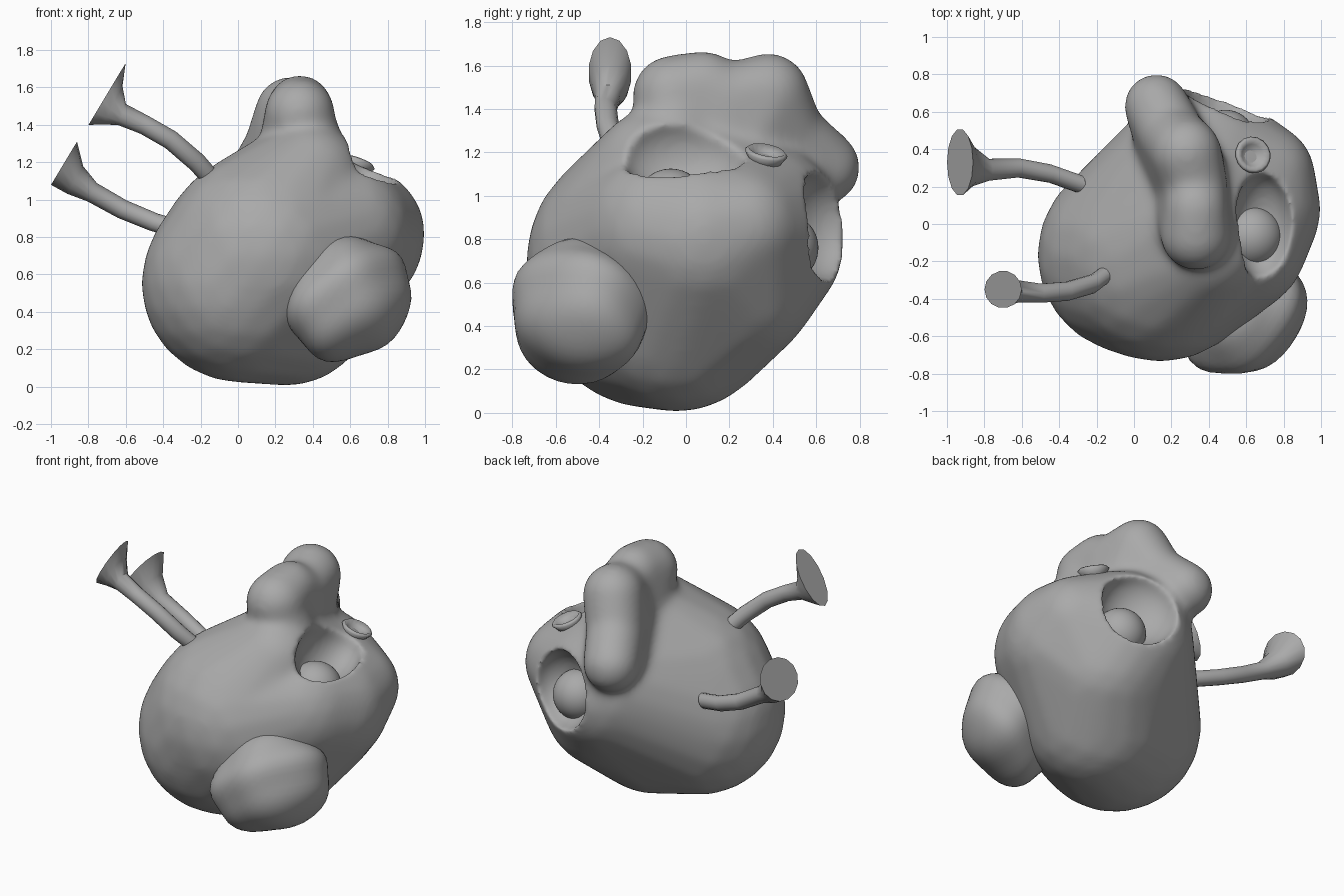
import bpy, bmesh, math
from mathutils import Vector, Matrix

if "Cube" in bpy.data.objects:
    bpy.data.objects.remove(bpy.data.objects["Cube"])

mat = bpy.data.materials.new("plain grey")
mat.diffuse_color = (0.4, 0.4, 0.4, 1)
mat.use_nodes = True
mat.node_tree.nodes["Principled BSDF"].inputs["Base Color"].default_value = mat.diffuse_color


def make_object(name, bm, smooth=True):
    bmesh.ops.recalc_face_normals(bm, faces=bm.faces)
    me = bpy.data.meshes.new(name)
    bm.to_mesh(me)
    bm.free()
    me.materials.append(mat)
    ob = bpy.data.objects.new(name, me)
    bpy.context.collection.objects.link(ob)
    for p in me.polygons:
        p.use_smooth = smooth
    return ob


def ellipsoid(name, c, r, rot=0, levels=4):
    bm = bmesh.new()
    m = Matrix.Translation(c) @ Matrix.Rotation(rot, 4, 'Z') @ Matrix.Diagonal((*r, 1))
    bmesh.ops.create_icosphere(bm, subdivisions=levels, radius=1, matrix=m)
    return make_object(name, bm)


def add_hull(target, balls):
    """Convex skin around a few balls (x, y, z, r), added to target."""
    bm = bmesh.new()
    for x, y, z, r in balls:
        bmesh.ops.create_icosphere(bm, subdivisions=3, radius=r,
                                   matrix=Matrix.Translation((x, y, z)))
    res = bmesh.ops.convex_hull(bm, input=bm.verts[:])
    junk = {g for g in res["geom_interior"] if isinstance(g, bmesh.types.BMVert)}
    bmesh.ops.delete(bm, geom=list(junk), context='VERTS')
    bmesh.ops.recalc_face_normals(bm, faces=bm.faces)
    tmp = bpy.data.meshes.new("tmp")
    bm.to_mesh(tmp)
    bm.free()
    target.from_mesh(tmp)
    bpy.data.meshes.remove(tmp)


def modify(ob, kind, **settings):
    bpy.context.view_layer.objects.active = ob
    m = ob.modifiers.new(kind, kind)
    for k, v in settings.items():
        setattr(m, k, v)
    bpy.ops.object.modifier_apply(modifier=m.name)


# Body: leaning egg with a raised brow, a cheek and a flattened rear underside
bm = bmesh.new()
add_hull(bm, [(0.015, -0.165, 0.555, 0.535), (0.14, -0.18, 0.70, 0.56),
              (0.59, 0.08, 0.80, 0.41), (0.35, 0.30, 0.82, 0.445),
              (0.42, 0.20, 0.63, 0.42), (0.26, -0.04, 0.475, 0.472),
              (0.55, -0.10, 0.84, 0.38), (0.68, 0.08, 0.83, 0.32), (0.69, 0.26, 0.86, 0.28)])
brow = [(0.32, -0.02, 1.07, 0.335), (0.38, -0.13, 1.11, 0.30)]
add_hull(bm, brow + [(0.14, -0.18, 0.70, 0.56), (0.35, 0.30, 0.82, 0.44),
                     (0.50, 0.05, 0.80, 0.40)])
# Bridge joining the brow to the cheek
add_hull(bm, [(0.40, 0.25, 1.05, 0.18), (0.62, 0.34, 1.04, 0.11), (0.65, 0.28, 0.90, 0.2)])

# Crest: lumpy ridge running over the crown and down the back
crest = [(0.33, -0.06, 1.46, 0.19), (0.33, 0.08, 1.50, 0.17), (0.33, 0.20, 1.44, 0.17),
         (0.28, 0.38, 1.47, 0.19), (0.21, 0.46, 1.28, 0.18), (0.12, 0.63, 1.13, 0.175)]
root = (0.30, 0.18, 1.10, 0.22)
for a, b in zip(crest, crest[1:]):
    add_hull(bm, [a, b, root])
add_hull(bm, [(0.34, -0.06, 1.42, 0.18), (0.38, -0.04, 1.25, 0.2)])
body = make_object("body_and_crest", bm)
modify(body, 'REMESH', mode='VOXEL', voxel_size=0.022)
modify(body, 'SMOOTH', factor=0.5, iterations=12)

# Eye sockets hollowed out of the body
for c, r, rot in [((0.69, -0.01, 1.19), (0.17, 0.28, 0.20), 0.0),
                  ((0.49, 0.64, 0.86), (0.25, 0.19, 0.25), math.radians(-35))]:
    cutter = ellipsoid("socket_cutter", c, r, rot)
    modify(body, 'BOOLEAN', operation='DIFFERENCE', object=cutter, solver='EXACT')
    bpy.data.objects.remove(cutter)
modify(body, 'REMESH', mode='VOXEL', voxel_size=0.016)
modify(body, 'SMOOTH', factor=0.5, iterations=16)
for p in body.data.polygons:
    p.use_smooth = True

# Eyeballs
ellipsoid("front_eyeball", (0.63, -0.07, 0.96), (0.165, 0.165, 0.165))
ellipsoid("back_eyeball", (0.49, 0.45, 0.76), (0.16, 0.16, 0.16))


def tube(name, rings, sides=14):
    """Rings: centre, tilt in the xz plane, half height, half width."""
    bm = bmesh.new()
    loops = []
    for x, y, z, tilt, h, w in rings:
        t = math.radians(tilt)
        up = Vector((math.sin(t), 0, math.cos(t)))
        loops.append([bm.verts.new(Vector((x, y, z)) + up * h * math.cos(a)
                                   + Vector((0, w * math.sin(a), 0)))
                      for a in (2 * math.pi * i / sides for i in range(sides))])
    for a, b in zip(loops, loops[1:]):
        for i in range(sides):
            j = (i + 1) % sides
            bm.faces.new((a[i], a[j], b[j], b[i]))
    bm.faces.new(loops[0])
    bm.faces.new(loops[-1])
    ob = make_object(name, bm)
    bpy.ops.object.select_all(action='DESELECT')
    ob.select_set(True)
    bpy.context.view_layer.objects.active = ob
    bpy.ops.object.shade_smooth_by_angle(angle=math.radians(45))
    return ob


# Thin stalks with flared ends
tube("upper_stalk", [(-0.14, -0.26, 1.11, 45, .05, .05), (-0.22, -0.32, 1.20, 42, .052, .052),
                     (-0.36, -0.36, 1.32, 35, .052, .052), (-0.50, -0.37, 1.40, 25, .052, .052),
                     (-0.62, -0.36, 1.455, 20, .06, .06), (-0.67, -0.35, 1.505, 27, .115, .085),
                     (-0.70, -0.35, 1.565, 31, .193, .10)])
tube("lower_stalk", [(-0.28, 0.21, 0.83, 25, .05, .05), (-0.45, 0.27, 0.88, 25, .05, .05),
                     (-0.62, 0.30, 0.95, 27, .052, .052), (-0.78, 0.29, 1.04, 28, .055, .06),
                     (-0.87, 0.31, 1.105, 30, .085, .11), (-0.93, 0.33, 1.195, 31, .135, .18)])

# Side lump: soft, slightly dented boulder
lump = ellipsoid("side_lump", (0, 0, 0), (1, 1, 1), levels=4)
for v in lump.data.vertices:
    n = v.co.normalized()
    k = 1 + 0.03 * math.sin(5 * n.x + 3 * n.z) + 0.025 * math.sin(6 * n.z - 4 * n.x + 2 * n.y)
    p = Vector((n.x * 0.33, n.y * 0.31, n.z * 0.33)) * k
    p.y += 0.25 * p.x                      # swept back to the right
    p.x += 0.12 * p.z                      # leans to the right at the top
    v.co = p + Vector((0.60, -0.49, 0.47))

# Nose: little open cup on the bridge between the sockets
bm = bmesh.new()
profile = [(0.05, -0.14), (0.06, -0.05), (0.08, 0.02), (0.10, 0.05),
           (0.085, 0.065), (0.06, 0.04), (0.02, 0.02)]
place = Matrix.Translation((0.62, 0.36, 1.15))
tilt = place @ Vector((0.35, 0.2, 1)).to_track_quat('Z', 'Y').to_matrix().to_4x4()
verts = [bm.verts.new(tilt @ Vector((r, 0, z))) for r, z in profile]
edges = [bm.edges.new(e) for e in zip(verts, verts[1:])]
axis = tilt.to_3x3() @ Vector((0, 0, 1))
bmesh.ops.spin(bm, geom=verts + edges, cent=tilt.translation, axis=axis,
               angle=2 * math.pi, steps=16, use_merge=True)
bmesh.ops.remove_doubles(bm, verts=bm.verts, dist=0.0005)
bmesh.ops.holes_fill(bm, edges=bm.edges, sides=20)
make_object("nose_cup", bm)
